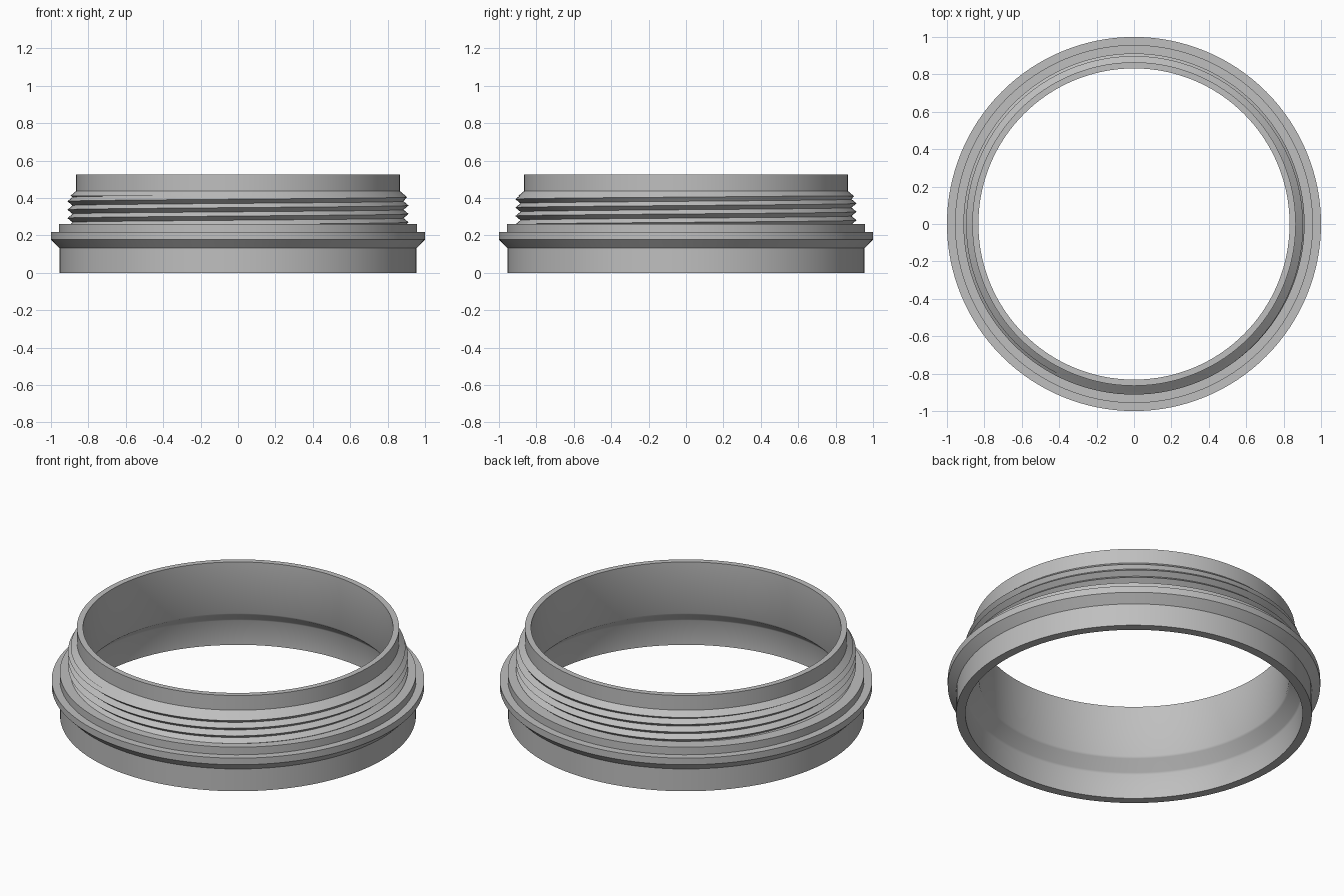
import bpy, bmesh, math

if "Cube" in bpy.data.objects:
    bpy.data.objects.remove(bpy.data.objects["Cube"])

SEG = 128

metal = bpy.data.materials.new("grey_metal")
GREY = (0.52, 0.52, 0.52, 1)
metal.diffuse_color = GREY
metal.use_nodes = True
metal.node_tree.nodes["Principled BSDF"].inputs["Base Color"].default_value = GREY


def finish(name, bm, angle):
    """Turn a bmesh into a smooth object whose hard edges stay sharp."""
    bmesh.ops.recalc_face_normals(bm, faces=bm.faces)
    mesh = bpy.data.meshes.new(name)
    bm.to_mesh(mesh)
    bm.free()
    mesh.materials.append(metal)
    obj = bpy.data.objects.new(name, mesh)
    bpy.context.collection.objects.link(obj)
    bpy.ops.object.select_all(action='DESELECT')
    obj.select_set(True)
    bpy.context.view_layer.objects.active = obj
    bpy.ops.object.shade_smooth_by_angle(angle=math.radians(angle))
    return obj


# Ring body: closed cross-section (radius, height) spun around z
FLOOR, TOP = 0.262, 0.41          # threaded zone
NECK, NECK_Z = 0.865, 0.438       # plain collar above the threads
SHOULDER = 0.898

section = [
    (0.905, 0), (0.955, 0), (0.955, 0.132),                      # skirt
    (1.0, 0.178), (1.0, 0.217), (0.957, 0.217),                  # flange
    (0.957, FLOOR), (0.88, FLOOR), (0.88, TOP),                  # thread seat
    (SHOULDER, TOP), (NECK, NECK_Z), (NECK, 0.525), (0.832, 0.525),
    (0.832, 0.22), (0.838, 0.208), (0.899, 0.157), (0.905, 0.145),  # bore step
]
bm = bmesh.new()
rings = []
for i in range(SEG):
    a = math.tau * i / SEG
    rings.append([bm.verts.new((r * math.cos(a), r * math.sin(a), z)) for r, z in section])
for i in range(SEG):
    here, there = rings[i], rings[(i + 1) % SEG]
    for j in range(len(section)):
        k = (j + 1) % len(section)
        bm.faces.new((here[j], there[j], there[k], here[k]))
finish("ring_body", bm, 30)

# Screw thread: helical V ridges trimmed to the threaded zone
PITCH, ROOT, CREST = 0.045, 0.885, 0.912


def thread_radius(z, turn):
    wave = abs(2 * ((z / PITCH - turn) % 1) - 1)   # crest on whole turns
    r = ROOT + (CREST - ROOT) * wave
    limit = SHOULDER + (TOP - z) * (SHOULDER - NECK) / (NECK_Z - TOP)
    return min(r, limit)


bm = bmesh.new()
first = int(2 * FLOOR / PITCH) - 4
last = int(2 * TOP / PITCH) + 3
columns = []
for i in range(SEG + 1):
    turn = i / SEG
    a = math.tau * turn
    column = []
    for k in range(first, last):
        z = min(max((k / 2 + turn) * PITCH, FLOOR), TOP)
        r = thread_radius(z, turn)
        column.append(bm.verts.new((r * math.cos(a), r * math.sin(a), z)))
    columns.append(column)
for here, there in zip(columns, columns[1:]):
    for j in range(len(here) - 1):
        bm.faces.new((here[j], there[j], there[j + 1], here[j + 1]))
bmesh.ops.remove_doubles(bm, verts=bm.verts, dist=0.0001)
bmesh.ops.dissolve_degenerate(bm, edges=bm.edges, dist=0.0001)
finish("screw_thread", bm, 30)
